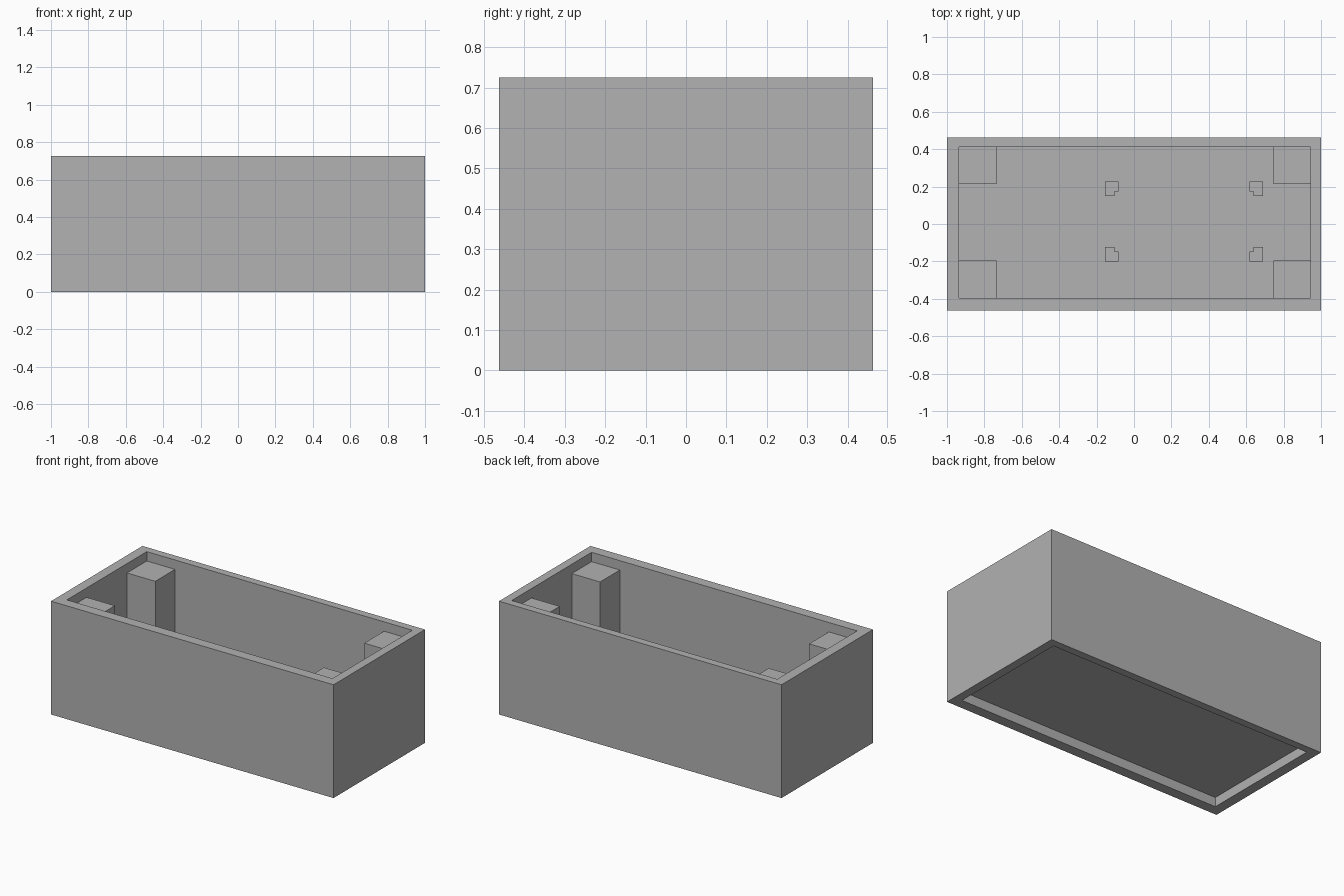
import bpy
import bmesh

cube = bpy.data.objects.get("Cube")
if cube:
    bpy.data.objects.remove(cube, do_unlink=True)

# Overall sizes
HALF_X, HALF_Y, HEIGHT = 1.0, 0.4625, 0.725
X0, X1, Y0, Y1 = -0.935, 0.945, -0.395, 0.413   # inside of the walls
LIP = 0.06                                     # recess under the floor and post drop
FLOOR = 0.12
POST = 0.2
STANDOFF_TOP = 0.22

grey = bpy.data.materials.new("plain_grey")
grey.use_nodes = True
colour = (0.445, 0.445, 0.445, 1)
grey.diffuse_color = colour
grey.node_tree.nodes["Principled BSDF"].inputs["Base Color"].default_value = colour


def rectangle(x0, x1, y0, y1):
    return [(x0, y0), (x1, y0), (x1, y1), (x0, y1)]


def loft(name, rings):
    """Skin a list of (outline, z) rings and cap both ends."""
    bm = bmesh.new()
    loops = [[bm.verts.new((x, y, z)) for x, y in outline] for outline, z in rings]
    for low, high in zip(loops, loops[1:]):
        for i in range(len(low)):
            j = (i + 1) % len(low)
            bm.faces.new((low[i], low[j], high[j], high[i]))
    bm.faces.new(loops[0])
    bm.faces.new(loops[-1])
    bmesh.ops.recalc_face_normals(bm, faces=bm.faces)
    mesh = bpy.data.meshes.new(name)
    bm.to_mesh(mesh)
    bm.free()
    mesh.materials.append(grey)
    obj = bpy.data.objects.new(name, mesh)
    bpy.context.collection.objects.link(obj)
    return obj


# Open case: underside recess, outer walls, rim, cavity down to the floor
inner = rectangle(X0, X1, Y0, Y1)
outer = rectangle(-HALF_X, HALF_X, -HALF_Y, HALF_Y)
loft("case", [(inner, LIP), (inner, 0), (outer, 0),
              (outer, HEIGHT), (inner, HEIGHT), (inner, FLOOR)])

# Corner posts and notched standoffs, mirrored towards the middle of each set
for side, sx, post_x, stand_x in (("right", 1, X0, -0.155), ("left", -1, X1, 0.69)):
    for end, sy, post_y, stand_y in (("front", 1, Y0, -0.2), ("back", -1, Y1, 0.227)):
        post = rectangle(post_x, post_x + sx * POST, post_y, post_y + sy * POST)
        loft(f"{end}_{side}_corner_post", [(post, FLOOR), (post, HEIGHT - LIP)])

        profile = [(0, 0), (0.073, 0), (0.073, 0.053), (0.05, 0.053), (0.05, 0.078), (0, 0.078)]
        notch = [(stand_x + sx * x, stand_y + sy * y) for x, y in profile]
        loft(f"{end}_{side}_standoff", [(notch, FLOOR), (notch, STANDOFF_TOP)])
